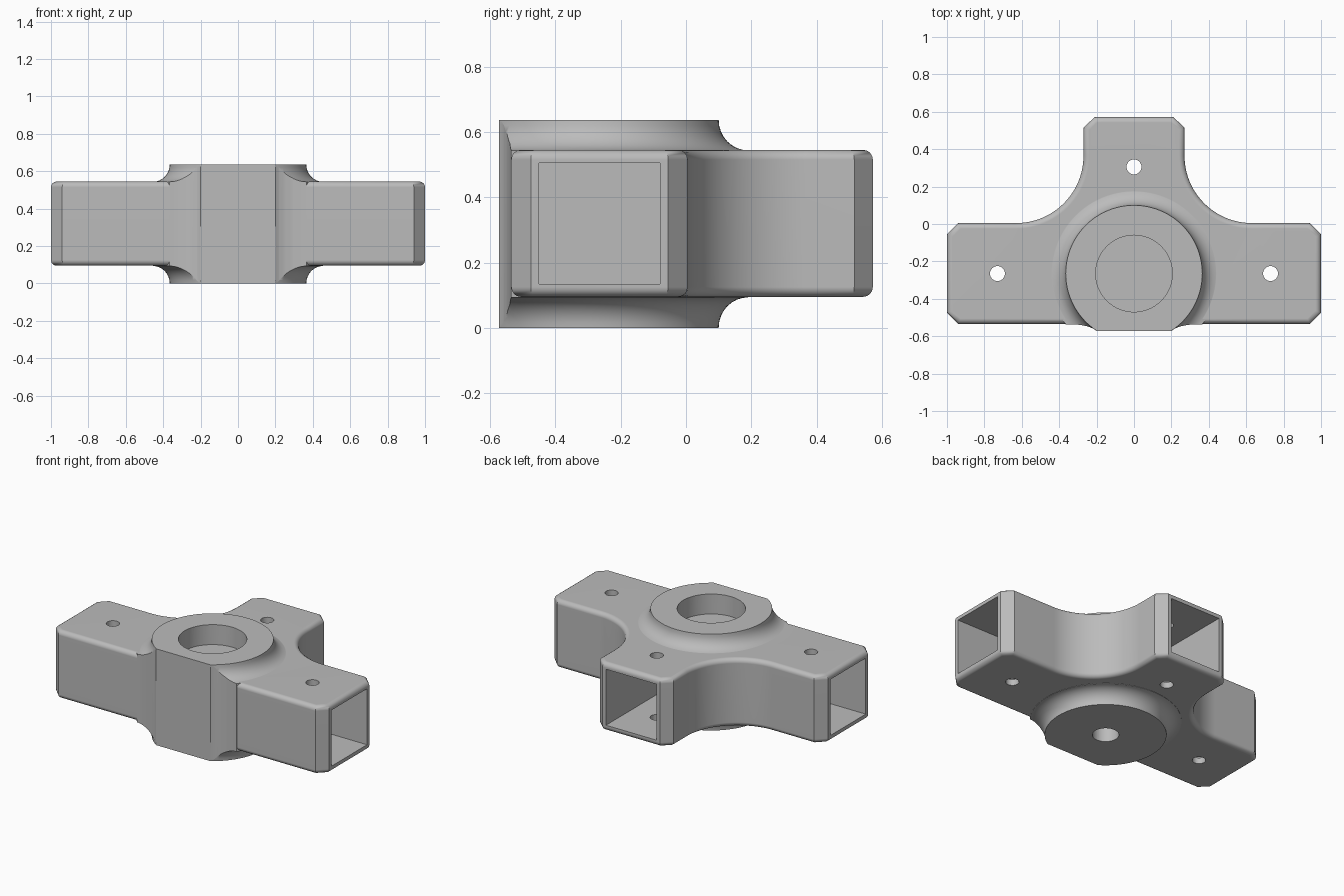
import bpy
import bmesh
from math import sin, cos, pi, radians
from mathutils import Matrix, Vector

cube = bpy.data.objects.get("Cube")
if cube:
    bpy.data.objects.remove(cube, do_unlink=True)

HUB_Y = -0.265            # axis of the hub
MID_Z, TOP_Z = 0.32, 0.637
ARM_LOW, ARM_HIGH = 0.095, 0.545

grey = bpy.data.materials.new("Plain grey")
grey.use_nodes = True
grey.diffuse_color = (0.5, 0.5, 0.5, 1)
grey.node_tree.nodes["Principled BSDF"].inputs["Base Color"].default_value = (0.5, 0.5, 0.5, 1)


def make_object(name, bm):
    bmesh.ops.recalc_face_normals(bm, faces=bm.faces)
    mesh = bpy.data.meshes.new(name)
    bm.to_mesh(mesh)
    bm.free()
    obj = bpy.data.objects.new(name, mesh)
    bpy.context.collection.objects.link(obj)
    return obj


def prism(name, outline, low, high):
    bm = bmesh.new()
    base = bm.faces.new([bm.verts.new((x, y, low)) for x, y in outline])
    side = bmesh.ops.extrude_face_region(bm, geom=[base])
    top = [v for v in side["geom"] if isinstance(v, bmesh.types.BMVert)]
    bmesh.ops.translate(bm, vec=(0, 0, high - low), verts=top)
    return make_object(name, bm)


def box(name, centre, size):
    bm = bmesh.new()
    bmesh.ops.create_cube(bm, size=1, matrix=Matrix.Translation(centre) @ Matrix.Diagonal((*size, 1)))
    return make_object(name, bm)


def cylinder(name, x, y, radius, low, high, sides=48):
    bm = bmesh.new()
    bmesh.ops.create_cone(bm, cap_ends=True, segments=sides, radius1=radius, radius2=radius,
                          depth=high - low, matrix=Matrix.Translation((x, y, (low + high) / 2)))
    return make_object(name, bm)


def apply_all(obj):
    bpy.ops.object.select_all(action="DESELECT")
    obj.select_set(True)
    bpy.context.view_layer.objects.active = obj
    for mod in list(obj.modifiers):
        bpy.ops.object.modifier_apply(modifier=mod.name)


def combine(obj, tool, operation):
    tool.hide_render = True
    mod = obj.modifiers.new("Combine", "BOOLEAN")
    mod.operation, mod.solver, mod.object = operation, "EXACT", tool
    apply_all(obj)
    bpy.data.objects.remove(tool, do_unlink=True)


def mirrored(half):
    return half + [(-x, y) for x, y in reversed(half)]


# Three-armed body with chamfered arm ends and curved inner corners
half = [(0.94, -0.535), (1, -0.475), (1, -0.055), (0.94, 0.005)]
half += [(0.63 - 0.36 * sin(a), 0.365 - 0.36 * cos(a)) for a in [i * pi / 48 for i in range(25)]]
half += [(0.27, 0.515), (0.21, 0.572)]
connector = prism("three_way_connector", mirrored(half), ARM_LOW, ARM_HIGH)
bevel = connector.modifiers.new("Soft edges", "BEVEL")
bevel.width, bevel.segments = 0.03, 4
bevel.limit_method, bevel.angle_limit = "ANGLE", radians(60)
apply_all(connector)

# Hub turned from a profile, flaring out where it meets the arms
flare = [(0.455 - 0.09 * cos(a), 0.0935 - 0.0935 * sin(a) + ARM_HIGH - 0.001)
         for a in [i * pi / 16 for i in range(9)]]
flare = [(r, ARM_HIGH - 0.001 + 0.093 * (1 - sin(a)))
         for (r, _), a in zip(flare, [i * pi / 16 for i in range(9)])]
profile = [(0, TOP_Z)] + flare
profile += [(r, 2 * MID_Z - z) for r, z in reversed(flare)] + [(0, 2 * MID_Z - TOP_Z)]
profile = [(r, (z - 2 * MID_Z + TOP_Z) * TOP_Z / (2 * TOP_Z - 2 * MID_Z)) for r, z in profile]
bm = bmesh.new()
verts = [bm.verts.new((r, HUB_Y, z)) for r, z in profile]
edges = [bm.edges.new(pair) for pair in zip(verts, verts[1:])]
bmesh.ops.spin(bm, geom=verts + edges, cent=(0, HUB_Y, 0), axis=(0, 0, 1),
               angle=2 * pi, steps=96, use_duplicate=False)
bmesh.ops.remove_doubles(bm, verts=bm.verts, dist=0.0005)
hub = make_object("hub", bm)

# Flat front of the hub, blending into the front of the arms
front = [(0.2, -0.572), (0.22, -0.558), (0.25, -0.547), (0.29, -0.539), (0.34, -0.536),
         (0.6, -0.536), (0.6, 0.4)]
combine(hub, prism("hub_trim", mirrored(front), -0.2, 0.9), "INTERSECT")
combine(connector, hub, "UNION")

# Square sockets in the arm ends
for side in (-1, 1):
    combine(connector, box("side_socket", (side * 0.8, HUB_Y, MID_Z), (0.68, 0.37, 0.37)), "DIFFERENCE")
combine(connector, box("back_socket", (0, 0.37, MID_Z), (0.37, 0.66, 0.37)), "DIFFERENCE")

# Screw holes through each arm, then the stepped hole through the hub
for x, y in ((-0.73, HUB_Y), (0.73, HUB_Y), (0, 0.305)):
    combine(connector, cylinder("screw_hole", x, y, 0.04, -0.1, 0.8, 32), "DIFFERENCE")
combine(connector, cylinder("hub_hole", 0, HUB_Y, 0.08, -0.1, 0.8), "DIFFERENCE")
combine(connector, cylinder("hub_recess", 0, HUB_Y, 0.205, 0.505, 0.8, 64), "DIFFERENCE")

# Finish: one colour, smooth curves with crisp edges
connector.data.materials.clear()
connector.data.materials.append(grey)
for face in connector.data.polygons:
    face.material_index = 0
apply_all(connector)
bpy.ops.object.shade_smooth_by_angle(angle=radians(30))
normals = connector.modifiers.new("Even shading", "WEIGHTED_NORMAL")
normals.keep_sharp = True
